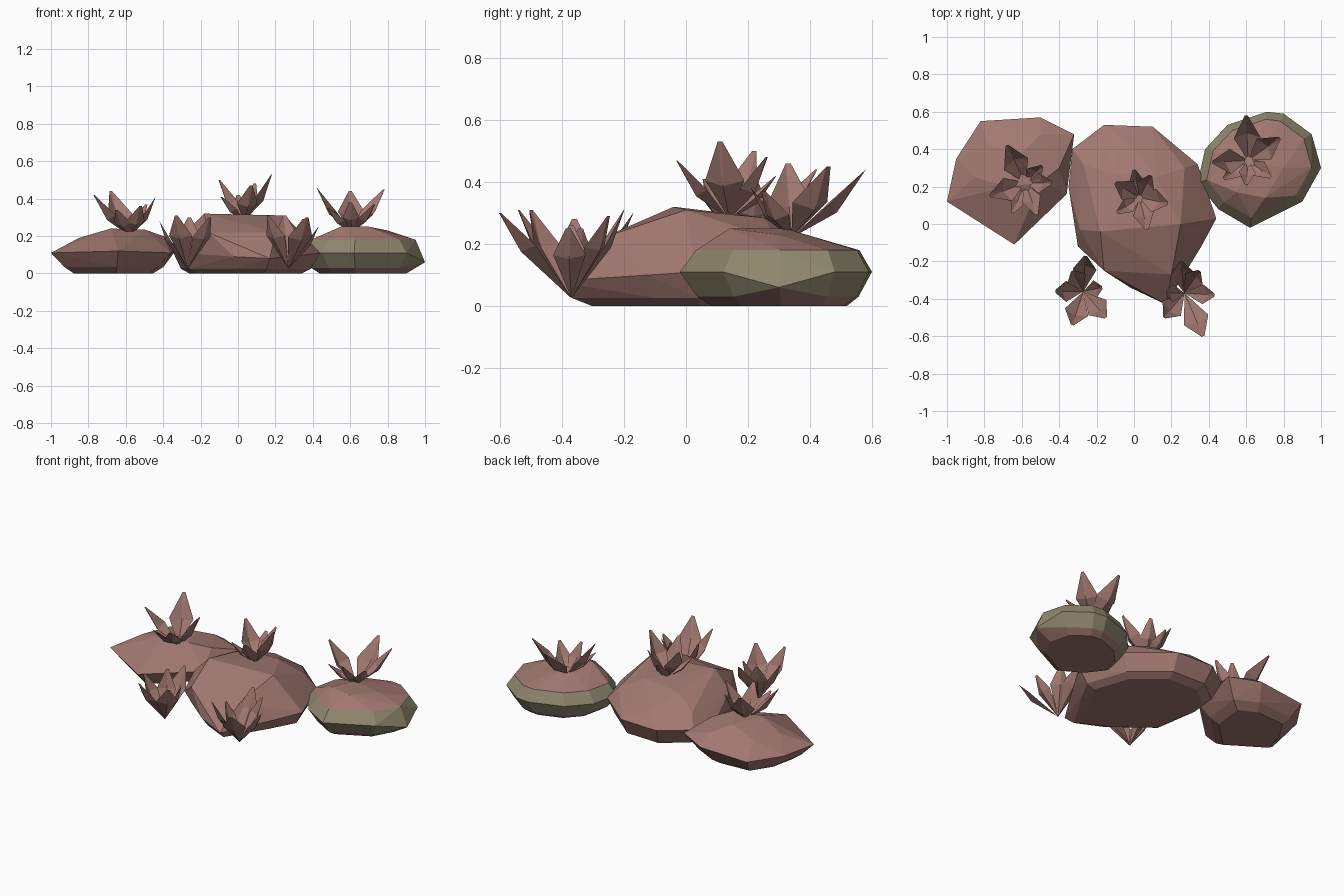
import bpy, bmesh
from mathutils import Vector

if "Cube" in bpy.data.objects:
    bpy.data.objects.remove(bpy.data.objects["Cube"])


def material(name, color):
    m = bpy.data.materials.new(name)
    m.use_nodes = True
    m.diffuse_color = color
    m.node_tree.nodes["Principled BSDF"].inputs["Base Color"].default_value = color
    return m


CLAY = material("clay brown", (0.36, 0.19, 0.165, 1))
MOSS = material("moss green", (0.285, 0.25, 0.16, 1))


def finish(bm, name, mats):
    mesh = bpy.data.meshes.new(name)
    bm.to_mesh(mesh)
    bm.free()
    for m in mats:
        mesh.materials.append(m)
    obj = bpy.data.objects.new(name, mesh)
    bpy.context.scene.collection.objects.link(obj)
    return obj


def rock(name, rim, crown, rings, mossy=False):
    """Faceted boulder: hull of a rim, crown points and scaled copies of the rim."""
    bm = bmesh.new()
    pts = [Vector(p) for p in rim]
    mid = sum(pts, Vector()) / len(pts)
    for p in pts + [Vector(c) for c in crown]:
        bm.verts.new(p)
    for scale, z in rings:
        for p in pts:
            q = mid + (p - mid) * scale
            bm.verts.new((q.x, q.y, z))
    hull = bmesh.ops.convex_hull(bm, input=bm.verts[:])
    spare = set(hull["geom_interior"] + hull["geom_unused"])
    bmesh.ops.delete(bm, geom=[v for v in spare if isinstance(v, bmesh.types.BMVert)],
                     context="VERTS")
    bmesh.ops.recalc_face_normals(bm, faces=bm.faces[:])
    if mossy:
        # moss grows on the steep band around the side
        for f in bm.faces:
            if 0.035 < f.calc_center_median().z < 0.172:
                f.material_index = 1
    return finish(bm, name, [CLAY, MOSS] if mossy else [CLAY])


def plant(name, base, tips, width=0.22, belly=0.5, crease=0.12):
    """Rosette of creased, pointed leaves that share one root."""
    bm = bmesh.new()
    root = Vector(base)
    for t in tips:
        tip = Vector(t)
        axis = tip - root
        side = axis.cross(Vector((0, 0, 1))).normalized()
        under = axis.cross(side).normalized()
        if under.z > 0:
            under = -under
        half = side * axis.length * width
        heart = root + axis * belly
        ridge = bm.verts.new(heart + under * axis.length * crease)
        blunt = side * 0.008
        ring = [root, heart - half, tip - blunt, tip + blunt, heart + half]
        ring = [bm.verts.new(p) for p in ring]
        for a, b in zip(ring, ring[1:] + ring[:1]):
            bm.faces.new((ridge, a, b))
    return finish(bm, name, [CLAY])


# Boulders
rock("middle_rock",
     [(-.33, .4, .13), (-.16, .53, .13), (.1, .52, .13), (.34, .32, .13),
      (.44, .03, .11), (.36, -.12, .1), (.17, -.43, .08), (-.02, -.34, .09),
      (-.3, -.12, .11), (-.35, .2, .12)],
     [(-.18, -.04, .32), (.25, 0, .31), (.12, .25, .285), (-.13, .27, .275),
      (-.16, -.25, .22), (.2, -.27, .22), (.34, 0, .2), (-.29, -.03, .21),
      (-.27, .32, .2), (.27, .3, .21), (-.05, .45, .2)],
     [(.88, .025), (.76, 0)])

rock("right_rock",
     [(-1, .12, .11), (-.95, .35, .11), (-.82, .55, .11), (-.5, .57, .13),
      (-.32, .48, .14), (-.36, .16, .11), (-.64, -.11, .12), (-.82, .01, .11)],
     [(-.68, .2, .24), (-.5, .22, .235), (-.6, .38, .23), (-.85, .25, .19),
      (-.4, .3, .2), (-.78, .42, .19), (-.5, .48, .19)],
     [(.78, .035), (.62, 0)])

rock("left_rock",
     [(.34, .22, .11), (.38, .4, .11), (.5, .53, .11), (.71, .6, .11),
      (.8, .59, .11), (.95, .48, .11), (1, .3, .06), (.9, .12, .11),
      (.62, -.02, .11), (.45, .08, .11)],
     [(.55, .17, .25), (.7, .14, .25), (.62, .32, .25), (.8, .3, .23),
      (.68, .42, .22)],
     [(.85, .18), (.84, .03), (.7, 0)], mossy=True)

# Plants on top of the boulders
plant("middle_plant", (.03, .14, .28),
      [(.18, .11, .53), (-.1, .22, .5), (.07, -.03, .47), (-.09, .06, .41),
       (0, .29, .42), (.09, .26, .48)])
plant("right_plant", (-.58, .22, .2),
      [(-.68, .42, .44), (-.77, .15, .42), (-.65, .06, .34), (-.52, .05, .36),
       (-.44, .22, .41), (-.49, .31, .37)])
plant("left_plant", (.61, .34, .22),
      [(.6, .58, .44), (.78, .46, .45), (.42, .33, .46), (.48, .24, .35),
       (.6, .21, .38), (.73, .25, .37)])

# Plants at the front foot, with leaves that widen higher up
plant("front_right_plant", (-.27, -.36, .025),
      [(-.33, -.54, .31), (-.15, -.5, .3), (-.42, -.36, .28), (-.33, -.25, .29),
       (-.26, -.17, .3), (-.17, -.34, .25)], .19, .62, .08)
plant("front_left_plant", (.27, -.37, .025),
      [(.37, -.6, .3), (.16, -.5, .31), (.43, -.38, .25), (.35, -.25, .29),
       (.25, -.2, .31), (.17, -.37, .26)], .19, .62, .08)
